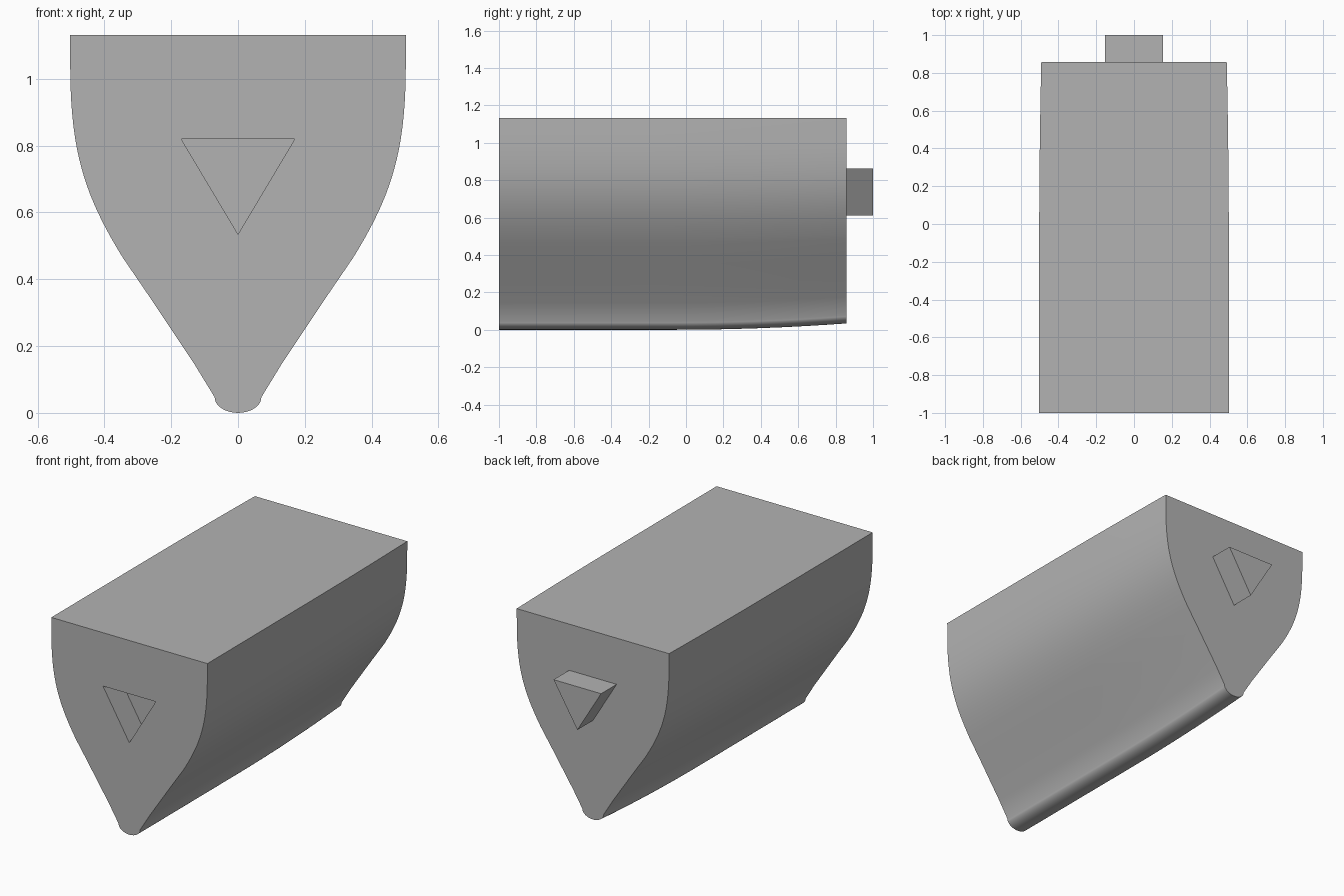
import bpy, bmesh, math
from mathutils import Vector
from mathutils.geometry import interpolate_bezier

cube = bpy.data.objects.get("Cube")
if cube:
    bpy.data.objects.remove(cube, do_unlink=True)

FRONT, BACK, TOP = -1.0, 0.857, 1.131

grey = bpy.data.materials.new("plain grey")
grey.use_nodes = True
colour = (0.45, 0.45, 0.45, 1)
grey.diffuse_color = colour
grey.node_tree.nodes["Principled BSDF"].inputs["Base Color"].default_value = colour


def loft(name, rings):
    """Skin a row of matching closed outlines and cap both ends."""
    bm = bmesh.new()
    loops = [[bm.verts.new(p) for p in ring] for ring in rings]
    n = len(loops[0])
    for a, b in zip(loops, loops[1:]):
        for i in range(n):
            j = (i + 1) % n
            bm.faces.new((a[i], a[j], b[j], b[i]))
    bm.faces.new(loops[0])
    bm.faces.new(loops[-1])
    bmesh.ops.recalc_face_normals(bm, faces=bm.faces)
    mesh = bpy.data.meshes.new(name)
    bm.to_mesh(mesh)
    bm.free()
    obj = bpy.data.objects.new(name, mesh)
    bpy.context.collection.objects.link(obj)
    mesh.materials.append(grey)
    return obj


def triangle_prism(name, half_width, top, bottom, y0, y1):
    outline = [(-half_width, top), (half_width, top), (0, bottom)]
    return loft(name, [[(x, y, z) for x, z in outline] for y in (y0, y1)])


# Hull half outline: near-vertical side, curved bilge, straight flank, round keel
bilge = interpolate_bezier(Vector((0.502, 1.0)), Vector((0.497, 0.78)),
                           Vector((0.46, 0.65)), Vector((0.345, 0.465)), 20)
half = [(0.503, TOP)] + [(p.x, p.y) for p in bilge]
half += [(0.27, 0.355), (0.2, 0.25), (0.13, 0.145)]
half += [(0.07 * math.cos(a), 0.047 - 0.047 * math.sin(a))
         for a in (math.radians(90 * i / 8) for i in range(8))]
outline = half + [(0, 0)] + [(-x, z) for x, z in reversed(half)]

# The hull narrows slightly and its keel rises towards the back
rings = []
for i in range(17):
    t = i / 16
    y = FRONT + (BACK - FRONT) * t
    bend = max(0, (t - 0.5) / 0.5) ** 2
    width, rise = 1 - 0.004 * t - 0.02 * bend, 0.034 * bend
    rings.append([(x * width, y, rise + z * (TOP - rise) / TOP) for x, z in outline])
hull = loft("hull_section", rings)

# Triangular socket cut into the front
cutter = triangle_prism("socket_cutter", 0.17, 0.82, 0.535, FRONT - 0.1, FRONT + 0.148)
cutter.hide_render = True
cut = hull.modifiers.new("socket", "BOOLEAN")
cut.operation, cut.solver, cut.object = "DIFFERENCE", "EXACT", cutter
bpy.context.view_layer.objects.active = hull
hull.select_set(True)
bpy.ops.object.modifier_apply(modifier=cut.name)
bpy.data.objects.remove(cutter, do_unlink=True)
bpy.ops.object.shade_smooth_by_angle(angle=math.radians(35))

# Matching triangular plug on the back
triangle_prism("joining_plug", 0.153, 0.862, 0.61, BACK - 0.01, 1.0)
